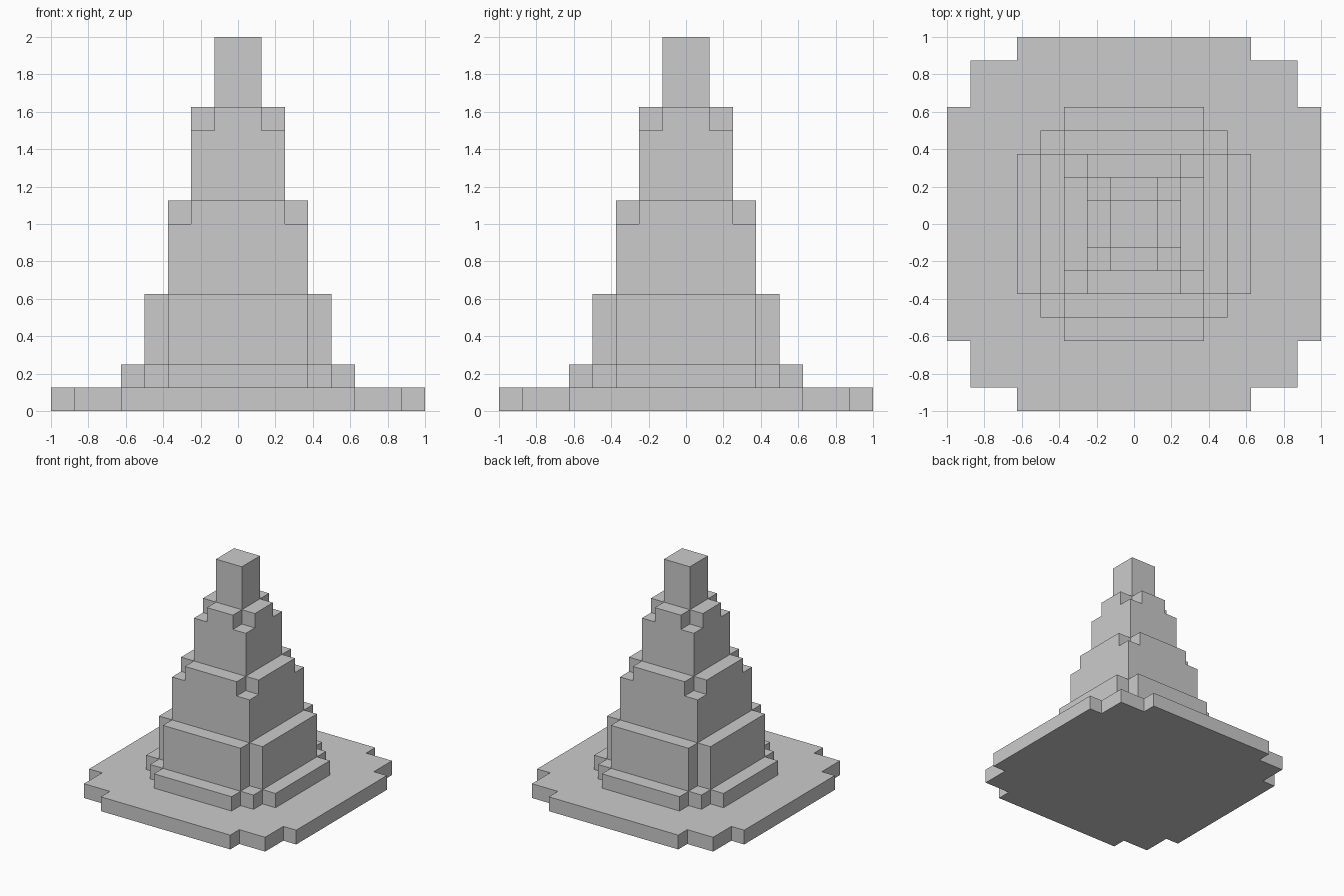
import bpy
import bmesh

if "Cube" in bpy.data.objects:
    bpy.data.objects.remove(bpy.data.objects["Cube"])

U = 0.125  # block size


def tier(name, corner, z0, z1):
    """Extrude a four-fold symmetric outline given by its +x+y corner (in blocks)."""
    outline, pts = [], corner
    for _ in range(4):
        outline += pts
        pts = [(-y, x) for x, y in pts]
    bm = bmesh.new()
    face = bm.faces.new([bm.verts.new((x * U, y * U, z0 * U)) for x, y in outline])
    ext = bmesh.ops.extrude_face_region(bm, geom=[face], use_keep_orig=True)
    top = [g for g in ext["geom"] if isinstance(g, bmesh.types.BMVert)]
    bmesh.ops.translate(bm, verts=top, vec=(0, 0, (z1 - z0) * U))
    bmesh.ops.recalc_face_normals(bm, faces=bm.faces)
    mesh = bpy.data.meshes.new(name)
    bm.to_mesh(mesh)
    bm.free()
    bpy.context.collection.objects.link(bpy.data.objects.new(name, mesh))


def square(r):
    return [(r, r)]


def cross(r):
    # square with one block notched out of each corner
    return [(r, r - 1), (r - 1, r - 1), (r - 1, r)]


# Wide stepped-round base and plinth
tier("base_slab", [(8, 5), (7, 5), (7, 7), (5, 7), (5, 8)], 0, 1)
tier("plinth", [(5, 3), (4, 3), (4, 4), (3, 4), (3, 5)], 1, 2)

# Tapering body: alternating notched and square tiers
tier("lower_body", cross(4), 2, 5)
tier("middle_body", square(3), 5, 8)
tier("middle_rim", cross(3), 8, 9)
tier("upper_body", square(2), 9, 12)
tier("upper_rim", cross(2), 12, 13)
tier("tip", square(1), 13, 16)
